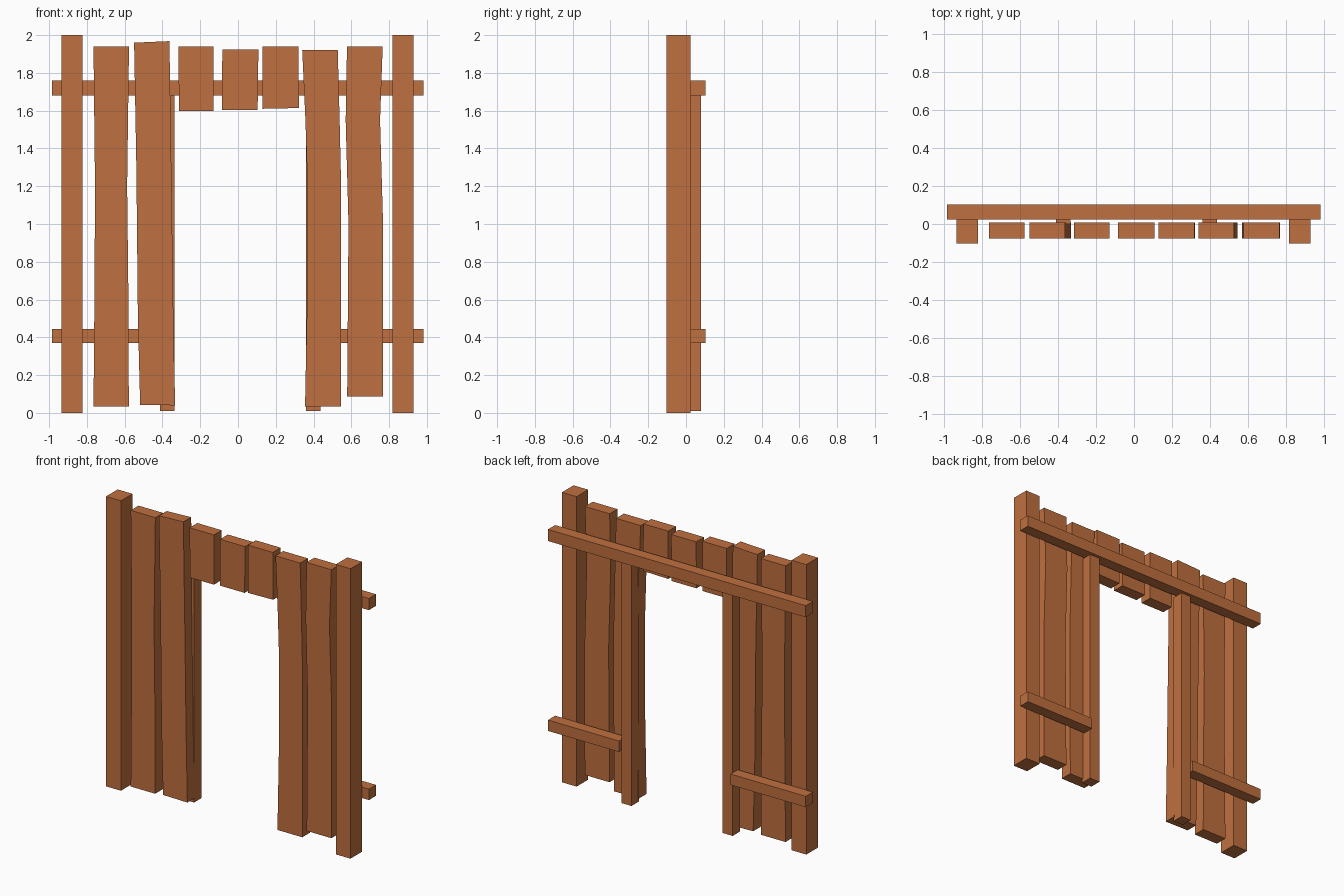
import bpy, bmesh

wood = bpy.data.materials.new("wood")
wood.diffuse_color = (0.52, 0.16, 0.05, 1)


def loft(name, rows, y0, y1):
    """Flat board from rows of (left x, left z, right x, right z), bottom to top."""
    bm = bmesh.new()
    rings = [[bm.verts.new(p) for p in ((xl, y0, zl), (xr, y0, zr), (xr, y1, zr), (xl, y1, zl))]
             for xl, zl, xr, zr in rows]
    for a, b in zip(rings, rings[1:]):
        for i in range(4):
            j = (i + 1) % 4
            bm.faces.new((a[i], a[j], b[j], b[i]))
    bm.faces.new(rings[0][::-1])
    bm.faces.new(rings[-1])
    bmesh.ops.recalc_face_normals(bm, faces=bm.faces)
    me = bpy.data.meshes.new(name)
    bm.to_mesh(me)
    bm.free()
    me.materials.append(wood)
    ob = bpy.data.objects.new(name, me)
    bpy.context.collection.objects.link(ob)
    return ob


def box(name, x0, x1, y0, y1, z0, z1):
    return loft(name, [(x0, z0, x1, z0), (x0, z1, x1, z1)], y0, y1)


# Outer posts
box("left_post", -0.935, -0.822, -0.102, 0.024, 0, 2)
box("right_post", 0.818, 0.93, -0.102, 0.024, 0, 2)

# Studs beside the doorway
box("left_door_stud", -0.412, -0.335, 0.0, 0.08, 0.01, 1.68)
box("right_door_stud", 0.36, 0.438, 0.0, 0.08, 0.01, 1.68)

# Horizontal rails at the back
box("top_rail", -0.985, 0.982, 0.024, 0.102, 1.68, 1.76)
box("left_lower_rail", -0.985, -0.41, 0.024, 0.102, 0.37, 0.445)
box("right_lower_rail", 0.44, 0.982, 0.024, 0.102, 0.37, 0.445)

# Warped planks: rows of left x, left z, right x, right z
planks = {
    "long_plank_1": [(-0.765, 0.035, -0.578, 0.035), (-0.76, 0.6, -0.58, 0.6),
                     (-0.757, 1.2, -0.587, 1.2), (-0.765, 1.94, -0.577, 1.94)],
    "long_plank_2": [(-0.518, 0.043, -0.333, 0.04), (-0.53, 0.5, -0.342, 0.5),
                     (-0.538, 1.3, -0.353, 1.3), (-0.55, 1.96, -0.363, 1.968)],
    "short_plank_1": [(-0.312, 1.597, -0.13, 1.597), (-0.316, 1.94, -0.13, 1.94)],
    "short_plank_2": [(-0.085, 1.603, 0.104, 1.603), (-0.083, 1.923, 0.108, 1.923)],
    "short_plank_3": [(0.13, 1.61, 0.322, 1.614), (0.13, 1.94, 0.32, 1.94)],
    "long_plank_3": [(0.355, 0.035, 0.545, 0.035), (0.366, 0.6, 0.546, 0.6),
                     (0.368, 1.2, 0.546, 1.2), (0.357, 1.55, 0.538, 1.55),
                     (0.34, 1.922, 0.528, 1.922)],
    "long_plank_4": [(0.578, 0.088, 0.767, 0.088), (0.585, 1.0, 0.768, 1.0),
                     (0.57, 1.55, 0.752, 1.55), (0.577, 1.94, 0.766, 1.94)],
}
for name, rows in planks.items():
    loft(name, rows, -0.077, 0.008)
